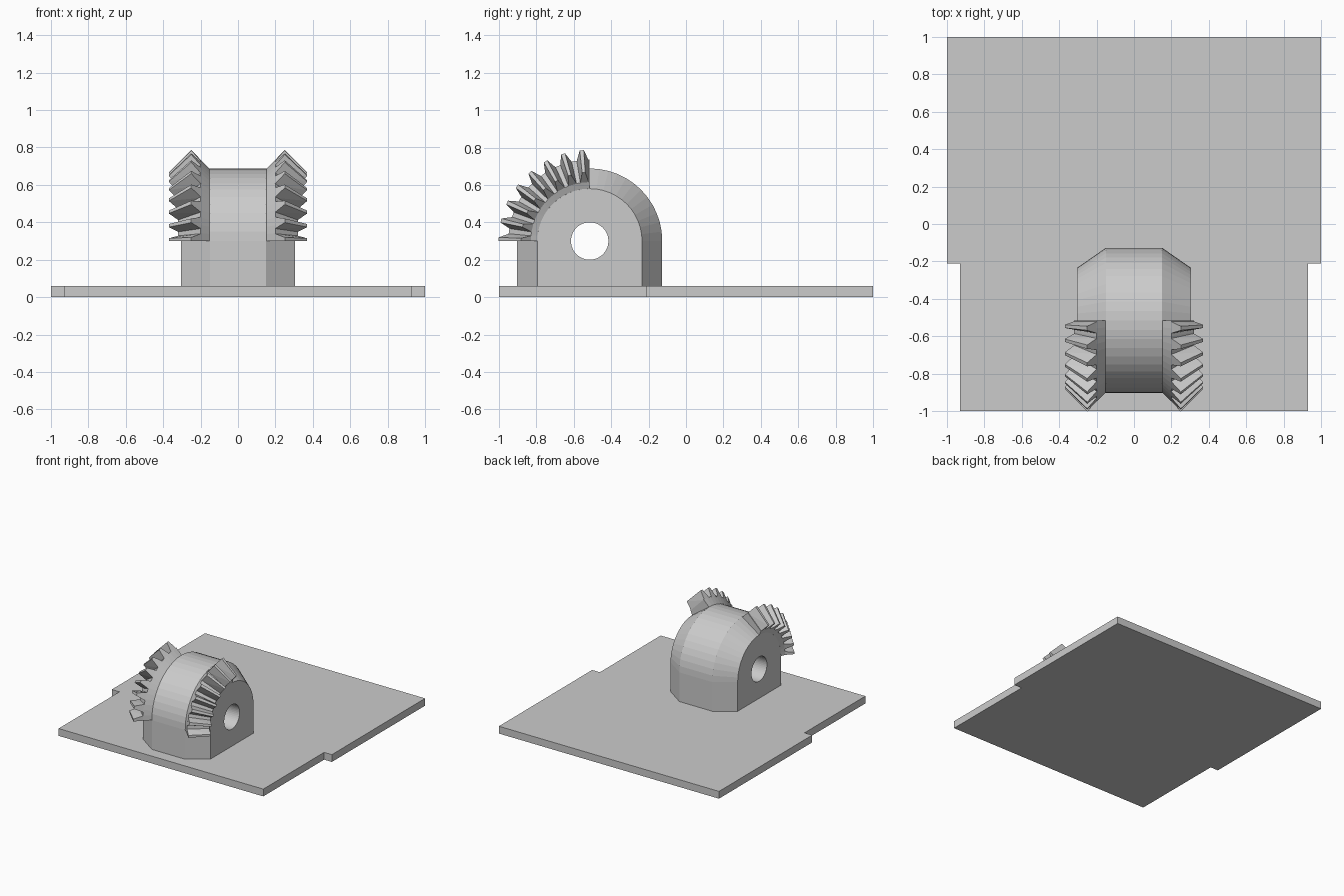
import bpy, bmesh
from math import sin, cos, radians

if "Cube" in bpy.data.objects:
    bpy.data.objects.remove(bpy.data.objects["Cube"])

grey = bpy.data.materials.new("plain grey")
grey.use_nodes = True
colour = (0.6, 0.6, 0.6, 1)
grey.diffuse_color = colour
grey.node_tree.nodes["Principled BSDF"].inputs["Base Color"].default_value = colour

AXIS_Y, AXIS_Z, PLATE_TOP = -0.515, 0.3, 0.06


def finish(bm, name):
    bmesh.ops.recalc_face_normals(bm, faces=bm.faces)
    mesh = bpy.data.meshes.new(name)
    bm.to_mesh(mesh)
    bm.free()
    mesh.materials.append(grey)
    obj = bpy.data.objects.new(name, mesh)
    bpy.context.collection.objects.link(obj)
    return obj


def around(x, radius, degrees):
    """Point about the hub axis; zero is up, positive turns to the front."""
    a = radians(degrees)
    return (x, AXIS_Y - radius * sin(a), AXIS_Z + radius * cos(a))


def loft(bm, rings, closed=True):
    """Join equal rings of points into one closed skin."""
    rows = [[bm.verts.new(p) for p in ring] for ring in rings]
    n = len(rows[0])
    for a, b in zip(rows, rows[1:]):
        for i in range(n):
            j = (i + 1) % n
            bm.faces.new((a[i], a[j], b[j], b[i]))
    bm.faces.new(rows[0])
    bm.faces.new(rows[-1])


# Base plate, narrower at the front
bm = bmesh.new()
half = [(0.93, -1), (0.93, -0.21), (1, -0.21), (1, 1)]
outline = half + [(-x, y) for x, y in reversed(half)]
loft(bm, [[(x, y, z) for x, y in outline] for z in (0, PLATE_TOP)])
finish(bm, "base_plate")


# Arched hub with tapered ends
def arch(x, radius):
    points = [around(x, radius, -90 + 180 * i / 24) for i in range(25)]
    feet = [(x, AXIS_Y + s * radius, PLATE_TOP) for s in (-1, 1)]
    return points + feet


bm = bmesh.new()
loft(bm, [arch(x, r) for x, r in ((-0.305, 0.28), (-0.15, 0.388), (0.15, 0.388), (0.305, 0.28))])
hub = finish(bm, "hub")

# Axle hole through the hub
bm = bmesh.new()
loft(bm, [[around(x, 0.1, 360 * i / 48) for i in range(48)] for x in (-0.5, 0.5)])
cutter = finish(bm, "axle_hole_cutter")
cutter.hide_render = True
cut = hub.modifiers.new("axle hole", "BOOLEAN")
cut.operation = "DIFFERENCE"
cut.solver = "EXACT"
cut.object = cutter
bpy.context.view_layer.objects.active = hub
bpy.ops.object.modifier_apply(modifier=cut.name)
bpy.data.objects.remove(cutter)

# Quarter bevel gear blank, mirrored to both sides
bm = bmesh.new()
section = [(0.15, 0.385), (0.2, 0.435), (0.32, 0.315), (0.305, 0.28), (0.15, 0.28)]
loft(bm, [[around(x, r, 90 * i / 16) for x, r in section] for i in range(17)])
blank = finish(bm, "gear_blank")

# Bevel gear teeth, tapering toward the outer end
bm = bmesh.new()
for k in range(8):
    centre = 5 + 12 * k
    corners = []
    for x, r, spread in ((0.195, 0.43, 4.4), (0.25, 0.487, 1.3), (0.37, 0.367, 1.3), (0.315, 0.31, 4.4)):
        corners += [bm.verts.new(around(x, r, centre + s * spread)) for s in (-1, 1)]
    bmesh.ops.convex_hull(bm, input=corners)
# Trim the last tooth level with the end of the blank
trim = bmesh.ops.bisect_plane(bm, geom=bm.verts[:] + bm.edges[:] + bm.faces[:],
                              plane_co=(0, 0, AXIS_Z), plane_no=(0, 0, -1), clear_outer=True)
rim = [e for e in trim["geom_cut"] if isinstance(e, bmesh.types.BMEdge)]
bmesh.ops.holes_fill(bm, edges=rim)
teeth = finish(bm, "gear_teeth")

for part in (blank, teeth):
    part.modifiers.new("both sides", "MIRROR").use_axis = (True, False, False)
